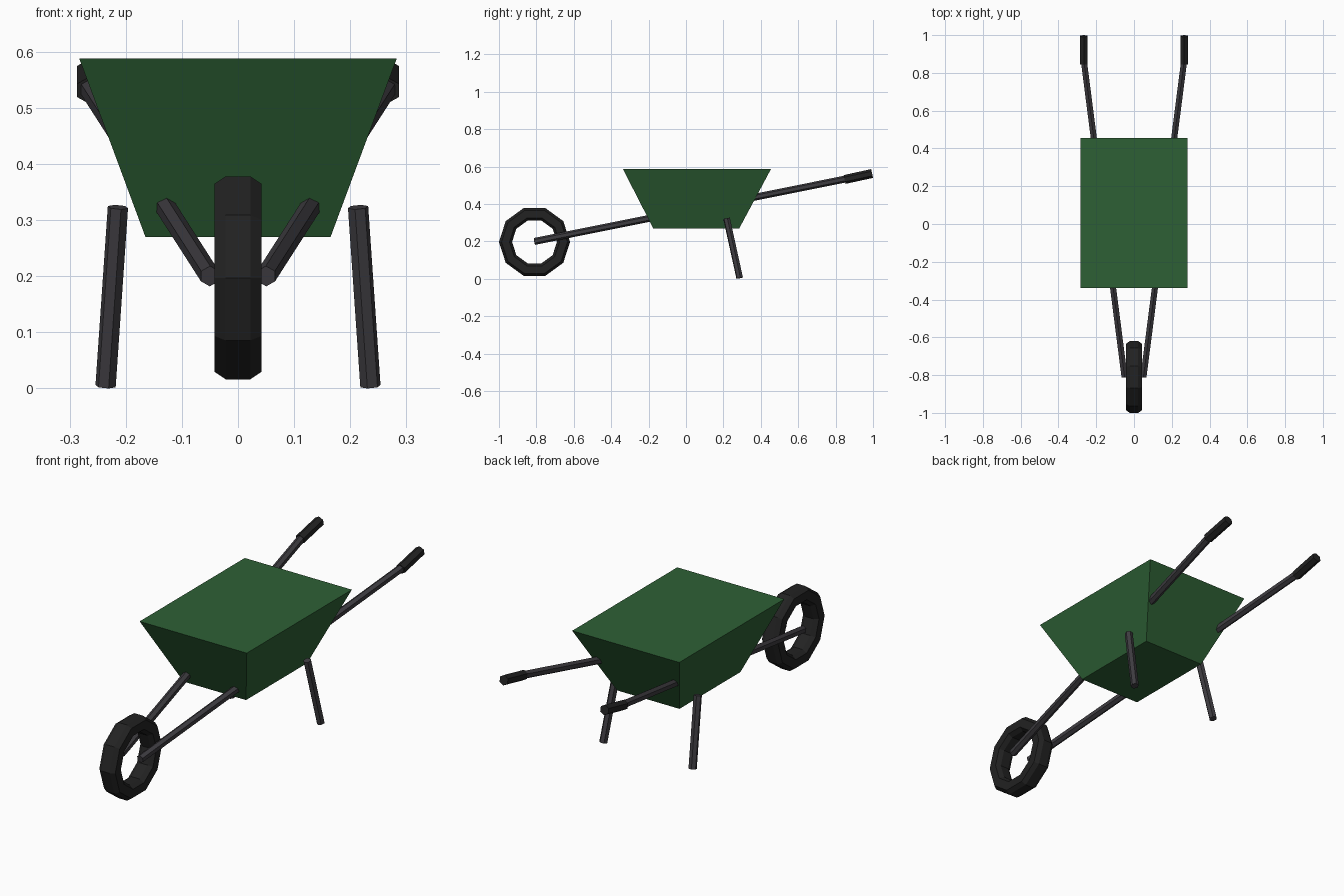
import bpy, bmesh, math
from mathutils import Vector

if "Cube" in bpy.data.objects:
    bpy.data.objects.remove(bpy.data.objects["Cube"], do_unlink=True)


def material(name, rgb):
    m = bpy.data.materials.new(name)
    m.use_nodes = True
    m.diffuse_color = (*rgb, 1)
    m.node_tree.nodes["Principled BSDF"].inputs["Base Color"].default_value = (*rgb, 1)
    return m


green = material("green paint", (0.027, 0.118, 0.036))
metal = material("dark metal", (0.048, 0.045, 0.052))
rubber = material("black rubber", (0.016, 0.016, 0.016))


def add(name, bm, mat):
    bmesh.ops.recalc_face_normals(bm, faces=bm.faces)
    mesh = bpy.data.meshes.new(name)
    bm.to_mesh(mesh)
    bm.free()
    mesh.materials.append(mat)
    obj = bpy.data.objects.new(name, mesh)
    bpy.context.collection.objects.link(obj)
    return obj


def rod(name, a, b, radius, mat):
    """Six-sided bar between two points."""
    a, b = Vector(a), Vector(b)
    bm = bmesh.new()
    bmesh.ops.create_cone(bm, cap_ends=True, segments=6, radius1=radius,
                          radius2=radius, depth=(b - a).length)
    obj = add(name, bm, mat)
    obj.location = (a + b) / 2
    obj.rotation_euler = (b - a).to_track_quat("Z", "Y").to_euler()


# Tray: closed box flaring from the floor to the rim
bm = bmesh.new()
rings = []
for z, x, front, back in ((0.27, 0.165, -0.175, 0.285), (0.588, 0.283, -0.338, 0.455)):
    rings.append([bm.verts.new(p) for p in
                  ((-x, front, z), (x, front, z), (x, back, z), (-x, back, z))])
low, high = rings
bm.faces.new(low)
bm.faces.new(high)
for i in range(4):
    j = (i + 1) % 4
    bm.faces.new((low[i], low[j], high[j], high[i]))
add("tray", bm, green)

# Tyre: ten-sided ring swept from a chamfered section (x, radius)
half = [(0.042, 0.134), (0.042, 0.176), (0.022, 0.19)]
section = [(0.022, 0.12)] + half
section += [(-x, r) for x, r in reversed(section)]
bm = bmesh.new()
sides = 10
loops = []
for i in range(sides):
    t = math.tau * i / sides
    loops.append([bm.verts.new((x, r * math.cos(t), r * math.sin(t))) for x, r in section])
for i in range(sides):
    here, after = loops[i], loops[(i + 1) % sides]
    for k in range(len(section)):
        n = (k + 1) % len(section)
        bm.faces.new((here[k], here[n], after[n], after[k]))
tyre = add("tyre", bm, rubber)
tyre.location = (0, -0.81, 0.197)

# Handle bars, grips and legs on both sides
for side, s in (("left", 1), ("right", -1)):
    rod(side + "_handle_bar", (s * 0.05, -0.81, 0.2), (s * 0.265, 0.86, 0.535), 0.0185, metal)
    rod(side + "_grip", (s * 0.266, 0.848, 0.531), (s * 0.266, 0.995, 0.563), 0.024, rubber)
    rod(side + "_leg", (s * 0.214, 0.217, 0.323), (s * 0.236, 0.287, 0.004), 0.0185, metal)
